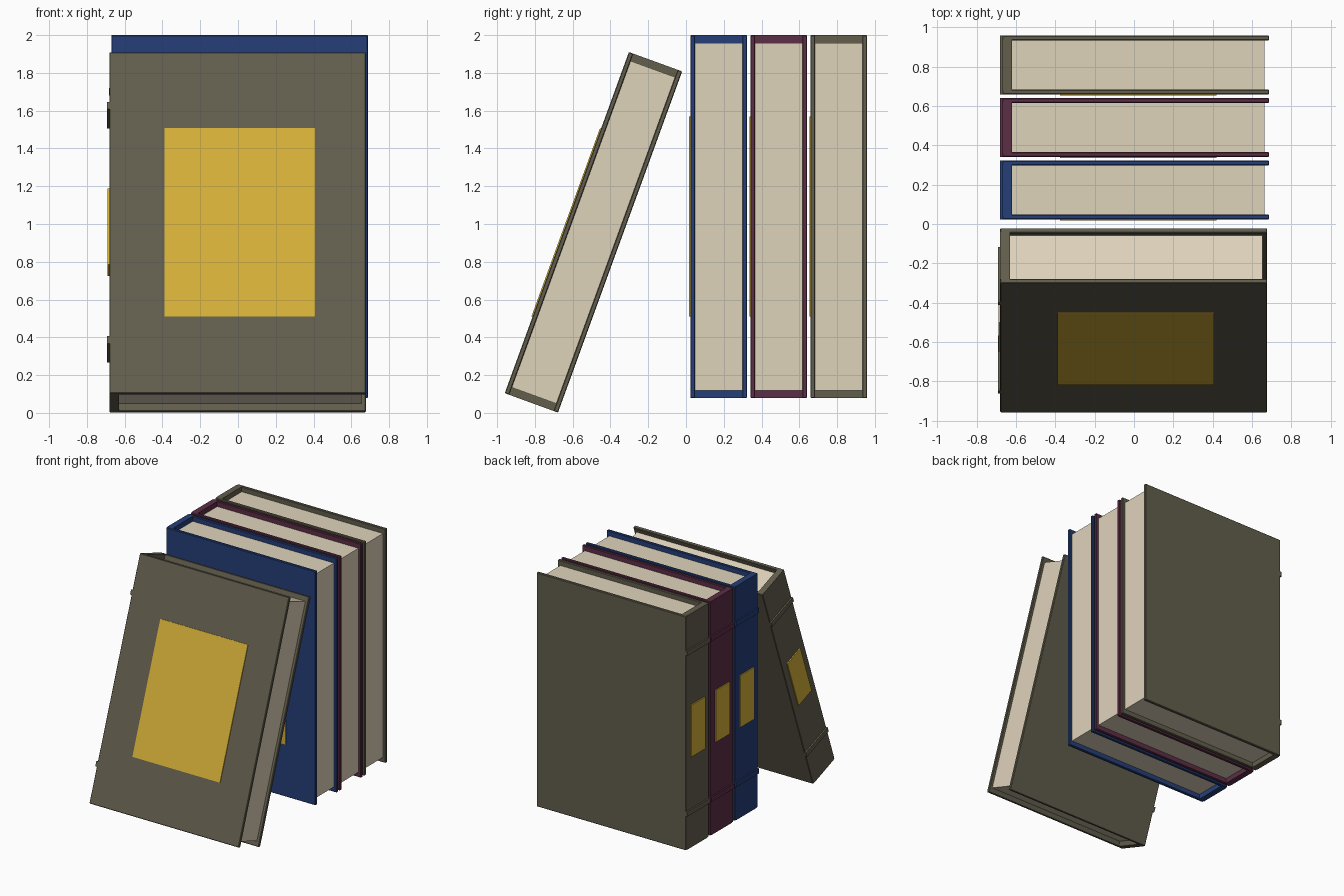
import bpy
import math
from mathutils import Matrix, Vector

if "Cube" in bpy.data.objects:
    bpy.data.objects.remove(bpy.data.objects["Cube"], do_unlink=True)


def linear(c):
    c /= 255
    return c / 12.92 if c <= 0.04045 else ((c + 0.055) / 1.055) ** 2.4


def material(name, *rgb):
    m = bpy.data.materials.new(name)
    m.use_nodes = True
    color = (*[linear(c) for c in rgb], 1)
    m.diffuse_color = color
    m.node_tree.nodes["Principled BSDF"].inputs["Base Color"].default_value = color
    return m


OLIVE = material("olive cloth", 98, 94, 77)
BLUE = material("blue cloth", 37, 63, 120)
MAROON = material("maroon cloth", 92, 46, 70)
PAPER = material("cream paper", 223, 211, 187)
GOLD = material("gold", 212, 175, 55)

# Half sizes of a closed book and the thickness of its boards
HX, HY, HZ = 0.679, 0.15, 0.961
BOARD = 0.025
SPINE = 0.05


def box(name, frame, lo, hi, mat, bevel=0):
    """Box between two corners in the book's own frame."""
    lo, hi = Vector(lo), Vector(hi)
    bpy.ops.mesh.primitive_cube_add(size=1)
    ob = bpy.context.object
    ob.name = name
    ob.data.transform(Matrix.Translation((lo + hi) / 2) @ Matrix.Diagonal((*(hi - lo), 1)))
    ob.matrix_world = frame
    ob.data.materials.append(mat)
    if bevel:
        mod = ob.modifiers.new("soft edges", "BEVEL")
        mod.width = bevel
        mod.segments = 1


def book(name, center, tilt, cloth):
    frame = Matrix.Translation(center) @ Matrix.Rotation(math.radians(tilt), 4, "X")
    # Boards
    for side, s in (("front", -1), ("back", 1)):
        y = sorted((s * HY, s * (HY - BOARD)))
        box(f"{name}_{side}_cover", frame, (-HX, y[0], -HZ), (HX, y[1], HZ), cloth, 0.004)
    # Spine and page block
    inner = HY - BOARD
    box(f"{name}_spine", frame, (-HX, -inner - 0.005, -HZ), (SPINE - HX, inner + 0.005, HZ), cloth)
    box(f"{name}_pages", frame, (SPINE - HX - 0.01, -inner, -0.92), (0.655, inner, 0.92), PAPER)
    # Raised bands on the spine
    for end, z in (("lower", -0.66), ("upper", 0.66)):
        box(f"{name}_{end}_spine_band", frame, (-HX - 0.012, -HY, z - 0.02),
            (-HX + 0.01, HY, z + 0.02), cloth)
    # Gold plates on spine and front cover
    box(f"{name}_spine_plate", frame, (-HX - 0.009, -0.09, -0.213), (-HX, 0.09, 0.213), GOLD)
    box(f"{name}_cover_plate", frame, (-0.386, -HY - 0.006, -0.53), (0.41, -HY, 0.53), GOLD)


book("blue_book", (0.009, 0.173, 1.039), 0, BLUE)
book("maroon_book", (0.009, 0.491, 1.039), 0, MAROON)
book("olive_book", (0.009, 0.809, 1.039), 0, OLIVE)
book("leaning_book", (-0.002, -0.49, 0.956), -20, OLIVE)
